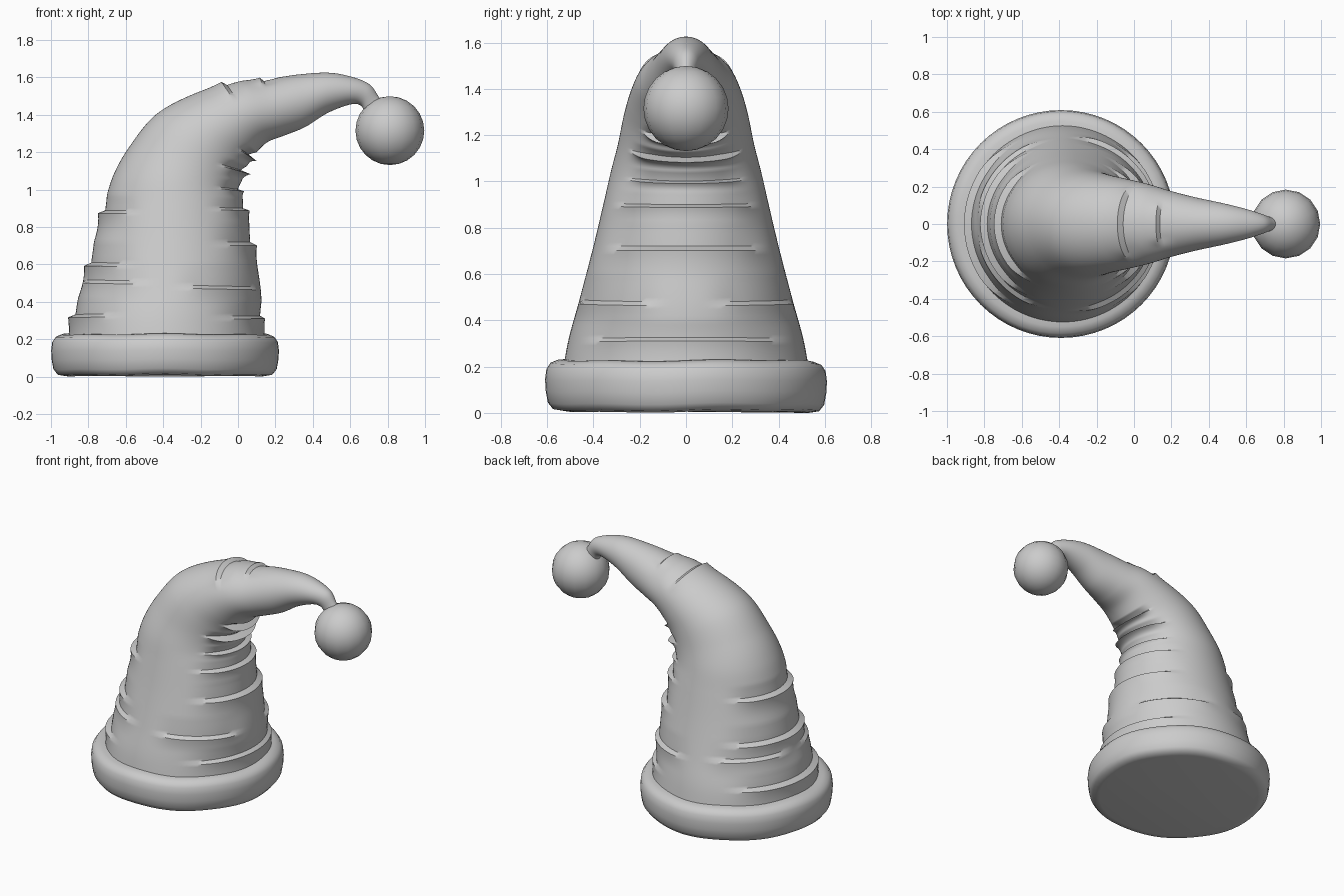
import bpy, bmesh, math
from mathutils import Vector

if "Cube" in bpy.data.objects:
    bpy.data.objects.remove(bpy.data.objects["Cube"])


def loft(name, rings, angle=40):
    """Skin a list of closed rings and cap both ends."""
    bm = bmesh.new()
    rows = [[bm.verts.new(p) for p in r] for r in rings]
    n = len(rows[0])
    for a, b in zip(rows, rows[1:]):
        for i in range(n):
            j = (i + 1) % n
            bm.faces.new((a[i], a[j], b[j], b[i]))
    bm.faces.new(rows[0][::-1])
    bm.faces.new(rows[-1])
    bmesh.ops.recalc_face_normals(bm, faces=bm.faces)
    me = bpy.data.meshes.new(name)
    bm.to_mesh(me)
    bm.free()
    ob = bpy.data.objects.new(name, me)
    bpy.context.collection.objects.link(ob)
    smooth(ob, angle)
    return ob


def smooth(ob, angle):
    bpy.ops.object.select_all(action='DESELECT')
    ob.select_set(True)
    bpy.context.view_layer.objects.active = ob
    bpy.ops.object.shade_smooth_by_angle(angle=math.radians(angle))


def spline(pts, t):
    """Catmull-Rom sample of a list of tuples at index t."""
    i = min(int(t), len(pts) - 2)
    f = t - i
    p0, p1, p2, p3 = (pts[min(max(k, 0), len(pts) - 1)] for k in range(i - 1, i + 3))
    return [0.5 * (2 * b + (c - a) * f + (2 * a - 5 * b + 4 * c - d) * f * f
                   + (3 * b - a - 3 * c + d) * f ** 3) for a, b, c, d in zip(p0, p1, p2, p3)]


# Cone sections: outer-bend x, z; inner-bend x, z; half width in y
sections = [
    (-.92, .10, .16, .10, .545), (-.89, .30, .13, .31, .51),
    (-.83, .50, .12, .48, .46), (-.77, .72, .08, .72, .40),
    (-.715, .92, .04, .90, .355), (-.665, 1.08, .015, 1.00, .325),
    (-.58, 1.23, .03, 1.08, .295), (-.44, 1.40, .06, 1.145, .27),
    (-.24, 1.51, .10, 1.20, .245), (-.03, 1.575, .16, 1.255, .215),
    (.15, 1.59, .25, 1.29, .175), (.32, 1.615, .36, 1.335, .14),
    (.48, 1.625, .48, 1.41, .11), (.60, 1.605, .60, 1.455, .08),
    (.70, 1.565, .655, 1.45, .055), (.75, 1.50, .68, 1.41, .04),
    (.79, 1.43, .71, 1.38, .035)]

# Folds: section index, centre angle, half spread (degrees), depth
folds = [
    (1.05, 0, 65, .022), (2.0, 50, 40, .022), (2.0, -50, 40, .022),
    (3.0, 0, 65, .03), (3.95, 0, 65, .028), (5.0, 0, 55, .03),
    (6.2, 0, 60, .05), (7.5, 0, 50, .05),
    (1.1, 180, 65, .03), (2.05, 140, 40, .018), (2.05, 220, 40, .018),
    (2.5, 180, 70, .03), (3.8, 180, 65, .03),
    (8.8, 180, 70, .022), (9.9, 180, 45, .018)]


def fold_offset(t, deg):
    total = 0
    for t0, centre, spread, depth in folds:
        d = abs((deg - centre + 180) % 360 - 180) / spread
        u = t - t0
        if d >= 1 or not -.6 < u < .5:
            continue
        w = min(1, (1 - d) * 2)
        w = w * w * (3 - 2 * w)
        total += depth * w * ((1 + u / .6) ** 2 * .8 if u < 0 else -.5 * (1 - u / .5))
    return total


# Drooping cone with cloth folds
N, STEPS = 96, 12
rings = []
for k in range((len(sections) - 1) * STEPS + 1):
    t = k / STEPS
    lx, lz, rx, rz, w = spline(sections, t)
    c = Vector(((lx + rx) / 2, 0, (lz + rz) / 2))
    axis = Vector(((rx - lx) / 2, 0, (rz - lz) / 2))
    ring = []
    for i in range(N):
        a = math.tau * i / N
        v = axis * math.cos(a) + Vector((0, w * math.sin(a), 0))
        ring.append(c + v + v.normalized() * fold_offset(t, math.degrees(a)))
    rings.append(ring)
loft("hat_cone", rings)

# Rolled cuff with a slightly uneven edge
profile = [(.53, .005), (.575, .012), (.597, .04), (.606, .09), (.609, .14),
           (.603, .185), (.585, .212), (.55, .226), (.50, .228)]
cuff = []
for r, z in profile:
    cuff.append([Vector((-.39 + r * math.cos(a), r * math.sin(a),
                         max(0, z + .005 * math.sin(5 * a) * math.cos(2 * a))))
                 for a in (math.tau * i / 64 for i in range(64))])
loft("hat_cuff", cuff, 50)

# Pompom at the tip
bpy.ops.mesh.primitive_uv_sphere_add(segments=16, ring_count=12, radius=.184,
                                     location=(.812, 0, 1.315))
pompom = bpy.context.object
pompom.name = "pompom"
smooth(pompom, 60)
